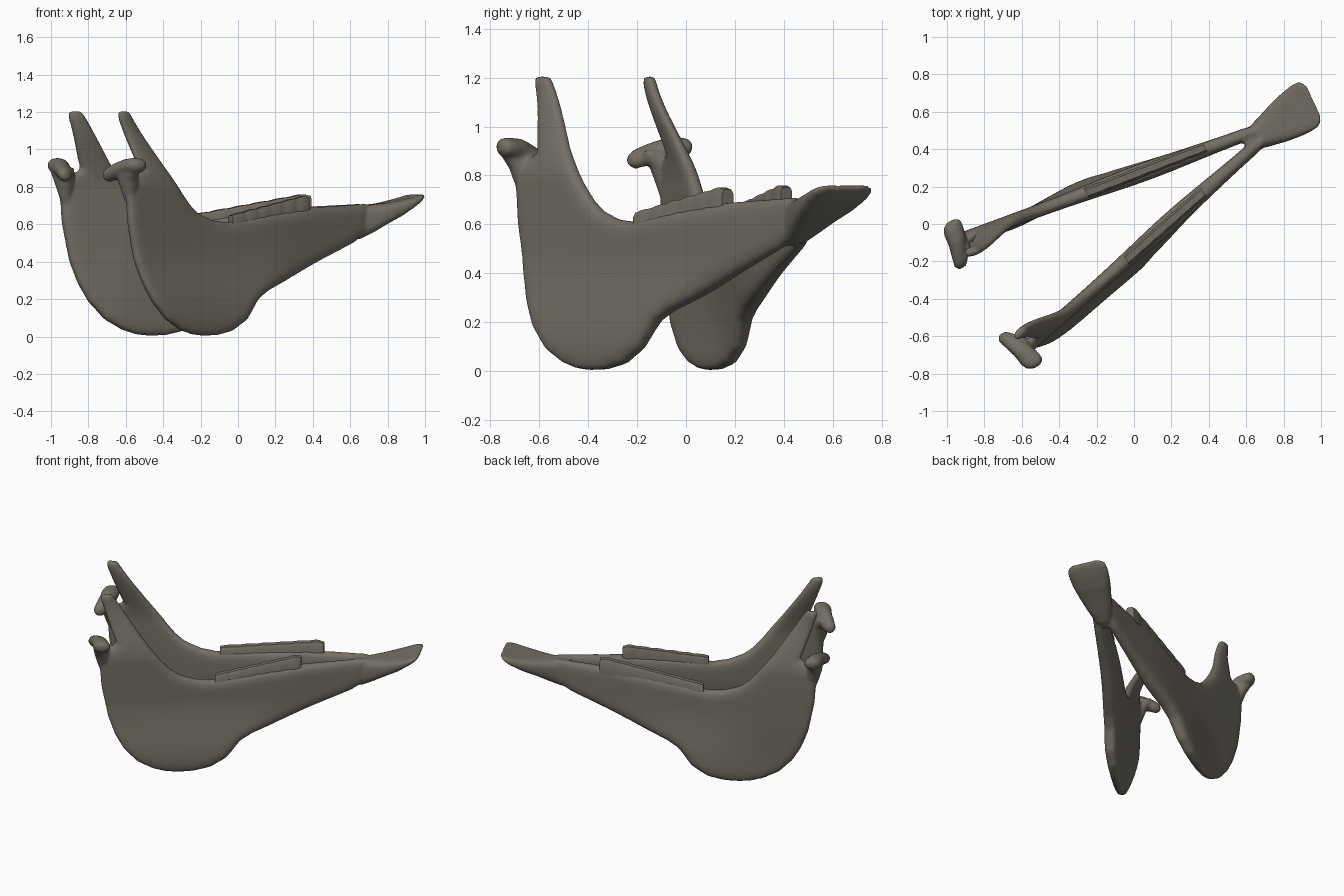
import bpy, bmesh, math
from mathutils import Vector

if "Cube" in bpy.data.objects:
    bpy.data.objects.remove(bpy.data.objects["Cube"])

bone_mat = bpy.data.materials.new("bone grey brown")
bone_mat.diffuse_color = (0.175, 0.16, 0.13, 1)
bone_mat.use_nodes = True
bone_mat.node_tree.nodes["Principled BSDF"].inputs["Base Color"].default_value = bone_mat.diffuse_color
AXIS = math.radians(30.8)          # direction of the jaw's symmetry axis
ORIGIN = (-0.77, -0.385, 0)        # midpoint between the two condyles


def clamp(t):
    return max(0.0, min(1.0, t))


def smooth(t):
    t = clamp(t)
    return t * t * (3 - 2 * t)


def add_object(name, bm):
    bmesh.ops.recalc_face_normals(bm, faces=bm.faces)
    me = bpy.data.meshes.new(name)
    bm.to_mesh(me)
    bm.free()
    ob = bpy.data.objects.new(name, me)
    bpy.context.collection.objects.link(ob)
    return ob


def bake(ob):
    dg = bpy.context.evaluated_depsgraph_get()
    dg.update()
    me = bpy.data.meshes.new_from_object(ob.evaluated_get(dg))
    ob.modifiers.clear()
    ob.data = me


def remesh(ob, voxel, steps):
    m = ob.modifiers.new("remesh", 'REMESH')
    m.mode, m.voxel_size = 'VOXEL', voxel
    s = ob.modifiers.new("smooth", 'SMOOTH')
    s.factor, s.iterations = 0.5, steps


def mirror(ob):
    m = ob.modifiers.new("mirror", 'MIRROR')
    m.use_axis = (False, True, False)
    m.use_mirror_merge = False


def loft(bm, rings):
    rows = [[bm.verts.new(p) for p in r] for r in rings]
    n = len(rows[0])
    for a, b in zip(rows, rows[1:]):
        for i in range(n):
            bm.faces.new((a[i], a[(i + 1) % n], b[(i + 1) % n], b[i]))
    bm.faces.new(rows[0])
    bm.faces.new(rows[-1])


# Side outline of one jaw half (along axis, height)
outline = [Vector(p) for p in (
    (-.03, .88), (-.005, .78), (.01, .6), (.05, .4), (.095, .28), (.15, .185),
    (.24, .09), (.34, .035), (.42, .012), (.5, .004), (.6, .008), (.7, .03),
    (.8, .09), (.885, .2), (.96, .245), (1.1, .3), (1.33, .4), (1.58, .5), (1.68, .56),
    (1.68, .71), (1.5, .7), (1.3, .69), (1.0, .655), (.7, .61), (.6, .62),
    (.5, .655), (.44, .7), (.386, .76), (.262, .92), (.15, 1.08), (.09, 1.17),
    (.065, 1.205), (.0, 1.205), (.0, 1.17), (.05, 1.03), (.08, .95),
    (.105, .89), (.06, .87), (.03, .9))]
segments = [(a, b - a, (b - a).length_squared)
            for a, b in zip(outline, outline[1:] + outline[:1])]


def edge_distance(p):
    best = 9.0
    for a, d, l2 in segments:
        t = clamp((p - a).dot(d) / l2)
        best = min(best, (p - a - d * t).length_squared)
    return math.sqrt(best)


def angle_flare(u, z):
    return .05 * smooth((.5 - z) / .42) * smooth((1.3 - u) / .4)


def centre(u, z):
    # sideways position of the plate: splayed, angle outward, coronoid inward
    return .345 - .188 * u + angle_flare(u, z) - .085 * smooth((z - .77) / .42)


def half_thickness(u, z):
    t = .034 + .016 * math.exp(-((u - 1.05) / .35) ** 2)
    return t - .006 * smooth((z - .75) / .35)


# Jaw half: slab from the outline, inflated towards its middle and bent
bm = bmesh.new()
face = bm.faces.new([bm.verts.new((p.x, -.03, p.y)) for p in outline])
ext = bmesh.ops.extrude_face_region(bm, geom=[face])
for v in ext["geom"]:
    if isinstance(v, bmesh.types.BMVert):
        v.co.y = .03
bmesh.ops.triangulate(bm, faces=bm.faces)
jaw = add_object("jaw_bone", bm)
remesh(jaw, .012, 4)
bake(jaw)
for v in jaw.data.vertices:
    u, s, z = v.co
    r = clamp(edge_distance(Vector((u, z))) / .07)
    swell = .42 + .58 * math.sqrt(1 - (1 - r) ** 2)
    side = max(-1, min(1, s / .03))
    v.co.y = -centre(u, z) - side * half_thickness(u, z) * swell

# Condyle: sideways knob, outer end higher, with a tapered neck
bm = bmesh.new()
bm.from_mesh(jaw.data)
rings = []
for v, u, z, ru, rz in ((.205, -.048, .862, .02, .02), (.23, -.042, .866, .042, .04),
                        (.29, -.02, .888, .048, .045), (.34, 0, .9, .053, .05),
                        (.4, .012, .911, .058, .044), (.435, .02, .915, .052, .038),
                        (.453, .022, .918, .022, .018)):
    rings.append([(u + ru * math.cos(a * math.tau / 16), -v, z + rz * math.sin(a * math.tau / 16))
                  for a in range(16)])
loft(bm, rings)
rings = []
for z, ru, rv in ((.68, .02, .015), (.76, .04, .036), (.83, .05, .06), (.87, .05, .088),
                  (.9, .045, .1)):
    rings.append([(.035 - .03 * (z - .68) / .2 + ru * math.cos(a * math.tau / 16),
                   -.335 + rv * math.sin(a * math.tau / 16), z) for a in range(16)])
loft(bm, rings)
bmesh.ops.recalc_face_normals(bm, faces=bm.faces)
bm.to_mesh(jaw.data)
bm.free()
mirror(jaw)
bake(jaw)
for v in jaw.data.vertices:        # the far half flares only at the front of its angle
    if v.co.y > 0:
        v.co.y -= (1.3 - 1.0 * smooth((v.co.x - .25) / .5)) * angle_flare(v.co.x, v.co.z)

# Fused front end: spatula that widens to a rounded tip, slightly hollow on top
bm = bmesh.new()
bm.from_mesh(jaw.data)
rings = []
for u, w, zb, zt in ((1.585, .052, .51, .697), (1.65, .066, .522, .705), (1.72, .085, .555, .715),
                     (1.8, .108, .6, .728), (1.88, .125, .64, .742), (1.95, .134, .685, .755),
                     (1.99, .13, .715, .763), (2.012, .108, .735, .765), (2.02, .08, .745, .762)):
    ring = []
    for i in range(28):
        a = i * math.tau / 28
        c, s = math.cos(a), math.sin(a)
        y = w * math.copysign(abs(c) ** .7, c)
        z = (zb + zt) / 2 + (zt - zb) / 2 * math.copysign(abs(s) ** .65, s)
        if s > 0:
            z -= .014 * (1 - (y / w) ** 2) * clamp((u - 1.6) / .2) * clamp((2.03 - u) / .05)
        skew = smooth((u - 1.7) / .3)
        ring.append((u + .1 * y * skew, y + .01 * skew, z))
    rings.append(ring)
loft(bm, rings)
bmesh.ops.recalc_face_normals(bm, faces=bm.faces)
bm.to_mesh(jaw.data)
bm.free()
remesh(jaw, .009, 4)
bake(jaw)

# Tooth rows: low ridge rising forward, faintly scalloped; the far row is longer
bm = bmesh.new()
N = 42
for sign, end, lift in ((-1, 1.265, 0), (1, 1.395, .01)):
    rings = []
    for i in range(N + 1):
        t = i / N
        gap = abs(math.cos(t * 6 * math.pi)) ** 4
        u = .725 + (end - .725) * t
        top = .65 + (.108 + lift) * t - .003 * gap
        top -= .012 * smooth((t - .93) / .07)
        w = .03 - .003 * gap
        c = sign * (.345 - .188 * u + (.012 * t if sign > 0 else 0))
        base = .57 + .09 * t
        rings.append([(u, c - w, base), (u, c - w, top - .018), (u, c - w * .6, top),
                      (u, c + w * .6, top), (u, c + w, top - .018), (u, c + w, base)])
    loft(bm, rings)
teeth = add_object("tooth_rows", bm)

# Place on the diagonal axis, colour and shade
for ob, angle in ((jaw, 60), (teeth, 40)):
    ob.rotation_euler.z = AXIS
    ob.location = ORIGIN
    ob.data.materials.clear()
    ob.data.materials.append(bone_mat)
    bpy.ops.object.select_all(action='DESELECT')
    ob.select_set(True)
    bpy.context.view_layer.objects.active = ob
    bpy.ops.object.shade_smooth_by_angle(angle=math.radians(angle))
